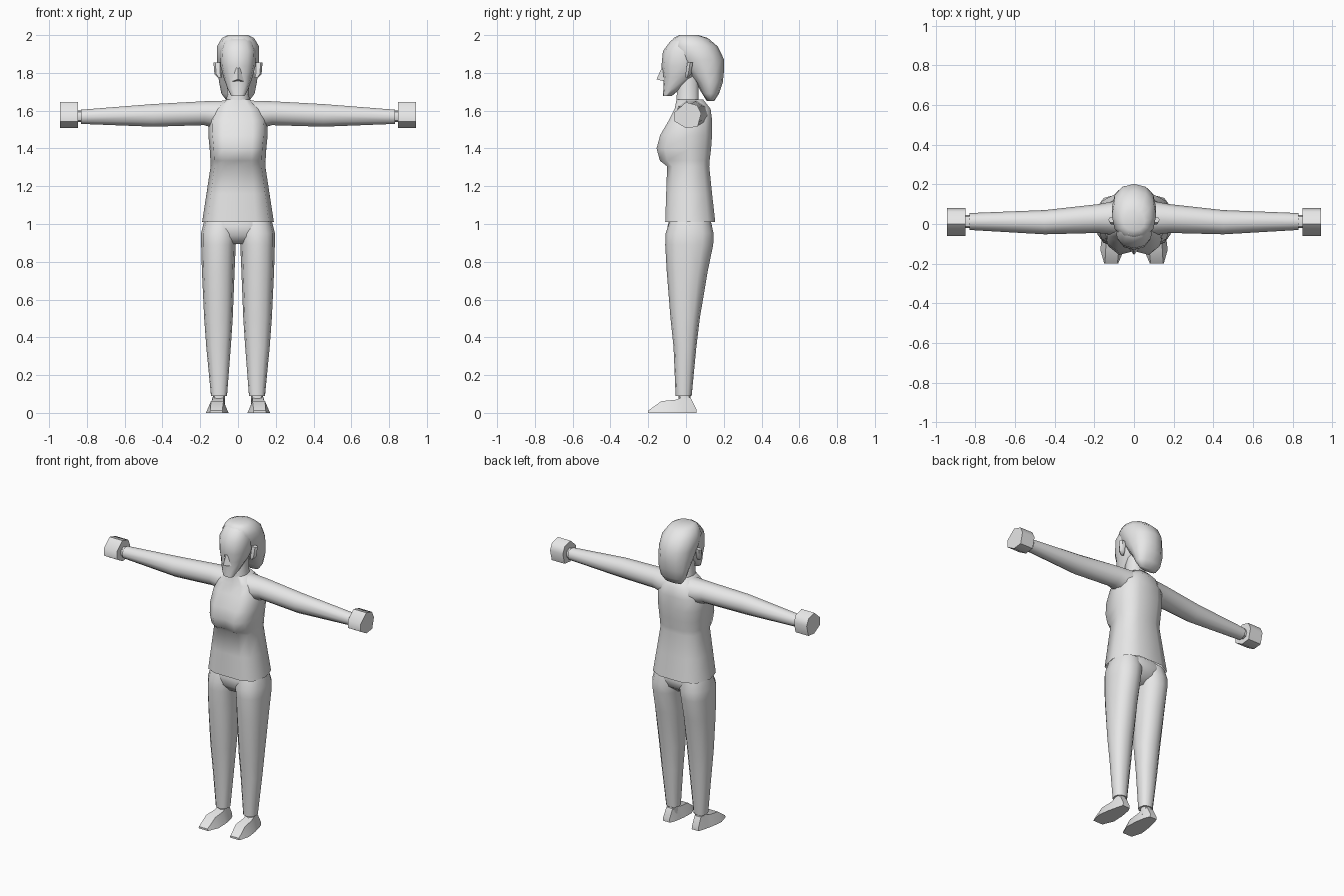
import bpy, bmesh, math

cube = bpy.data.objects.get("Cube")
if cube:
    bpy.data.objects.remove(cube, do_unlink=True)

grey = bpy.data.materials.new("light grey")
grey.use_nodes = True
grey.diffuse_color = (0.8, 0.8, 0.8, 1)
grey.node_tree.nodes["Principled BSDF"].inputs["Base Color"].default_value = (0.8, 0.8, 0.8, 1)


def loft(name, rings, mirror=False, cap_start=True, cap_end=True, angle=50):
    """Skin a list of equal-sized rings of points into one object."""
    bm = bmesh.new()
    loops = [[bm.verts.new(p) for p in ring] for ring in rings]
    n = len(loops[0])
    for a, b in zip(loops, loops[1:]):
        for i in range(n):
            j = (i + 1) % n
            bm.faces.new((a[i], a[j], b[j], b[i]))
    if cap_start:
        bm.faces.new(loops[0])
    if cap_end:
        bm.faces.new(loops[-1])
    bmesh.ops.recalc_face_normals(bm, faces=bm.faces)
    mesh = bpy.data.meshes.new(name)
    bm.to_mesh(mesh)
    bm.free()
    mesh.materials.append(grey)
    ob = bpy.data.objects.new(name, mesh)
    bpy.context.collection.objects.link(ob)
    bpy.ops.object.select_all(action='DESELECT')
    ob.select_set(True)
    bpy.context.view_layer.objects.active = ob
    bpy.ops.object.shade_smooth_by_angle(angle=math.radians(angle))
    if mirror:
        ob.modifiers.new("mirror", 'MIRROR').use_mirror_merge = False
    return ob


def oval(u0, u1, v0, v1, n=12, power=2.3):
    """Rounded-box outline between two bounds on each axis."""
    pts = []
    for i in range(n):
        t = 2 * math.pi * i / n
        c, s = math.cos(t), math.sin(t)
        u = math.copysign(abs(c) ** (2 / power), c)
        v = math.copysign(abs(s) ** (2 / power), s)
        pts.append(((u0 + u1) / 2 + u * (u1 - u0) / 2, (v0 + v1) / 2 + v * (v1 - v0) / 2))
    return pts


def stack(rows, **kw):
    """Horizontal ovals from rows of z, x0, x1, y0, y1."""
    return [[(x, y, z) for x, y in oval(*b, **kw)] for z, *b in rows]


def centred(rows, **kw):
    """Horizontal ovals from rows of z, half width, y0, y1."""
    return stack([(z, -w, w, f, b) for z, w, f, b in rows], **kw)


# Shirt: half section mirrored, with a bust and an open hem
def torso_ring(z, w, front, cleft, back):
    half = [(0.0, front + cleft), (0.5, front), (0.86, front * 0.72), (1.0, 0.02),
            (0.85, back * 0.75), (0.45, back)]
    right = [(x * w, y, z) for x, y in half] + [(0, back, z)]
    return right + [(-x, y, z) for x, y, z in right[-2:0:-1]]


loft("shirt", [torso_ring(*r) for r in (
    (1.01, 0.19, -0.11, 0, 0.155), (1.16, 0.167, -0.105, 0, 0.138),
    (1.305, 0.145, -0.10, 0, 0.123), (1.335, 0.146, -0.138, 0.012, 0.125),
    (1.40, 0.15, -0.156, 0.02, 0.133), (1.47, 0.157, -0.137, 0.016, 0.138),
    (1.55, 0.155, -0.09, 0.0, 0.138), (1.61, 0.125, -0.06, 0, 0.13),
    (1.66, 0.062, -0.05, 0, 0.09))], cap_start=False, angle=60)

# Sleeves, wrists and block hands
sleeve = [(0.07, -0.06, 0.12, 1.49, 1.657), (0.18, -0.045, 0.10, 1.52, 1.653),
          (0.45, -0.052, 0.07, 1.512, 1.638), (0.83, -0.03, 0.055, 1.528, 1.607)]
loft("sleeves", [[(x, y, z) for y, z in oval(*b, n=10, power=2)] for x, *b in sleeve], mirror=True)
loft("wrists", [[(x, y, z) for y, z in oval(-0.02, 0.045, 1.54, 1.6, n=8)] for x in (0.8, 0.87)], mirror=True)
fist = [(0, 1.645), (0.06, 1.628), (0.08, 1.585), (0.062, 1.515), (0.0, 1.508), (-0.06, 1.543), (-0.06, 1.592)]
loft("hands", [[(x, y, z) for y, z in fist] for x in (0.848, 0.942)], mirror=True)

# Trousers: hips and two tapered legs
loft("hips", centred([
    (1.03, 0.172, -0.09, 0.13), (0.99, 0.186, -0.10, 0.14),
    (0.94, 0.165, -0.095, 0.125), (0.893, 0.10, -0.055, 0.065)], n=14), angle=60)
loft("trouser_legs", stack([
    (1.02, 0.0, 0.178, -0.085, 0.13), (0.95, 0.002, 0.196, -0.108, 0.146),
    (0.89, 0.012, 0.195, -0.11, 0.144), (0.75, 0.018, 0.191, -0.102, 0.115),
    (0.5, 0.028, 0.179, -0.082, 0.073), (0.35, 0.038, 0.168, -0.066, 0.055),
    (0.09, 0.058, 0.143, -0.055, 0.03)], n=12), mirror=True, angle=60)

# Ankles and shoes
loft("ankles", stack([(0.13, 0.07, 0.132, -0.04, 0.022), (0.04, 0.068, 0.135, -0.04, 0.025)], n=8), mirror=True)
shoe = [(-0.2, 0.08, 0.15, 0.012, 0.9), (-0.13, 0.05, 0.17, 0.062, 0.55), (-0.05, 0.053, 0.16, 0.07, 0.55),
        (-0.02, 0.058, 0.152, 0.085, 0.6), (0.025, 0.066, 0.142, 0.08, 0.6), (0.055, 0.08, 0.132, 0.02, 0.9)]
shoe_rings = []
for y, a, b, h, t in shoe:
    m, r = (a + b) / 2, (b - a) / 2
    shoe_rings.append([(a, y, 0), (b, y, 0), (m + r * t, y, h), (m - r * t, y, h)])
loft("shoes", shoe_rings, mirror=True, angle=40)

# Neck and head
loft("neck", centred([(1.6, 0.075, -0.06, 0.09), (1.66, 0.06, -0.053, 0.07),
                      (1.79, 0.055, -0.045, 0.07)], n=10))
loft("head", centred([
    (1.678, 0.035, -0.122, -0.075), (1.715, 0.055, -0.12, -0.03), (1.78, 0.078, -0.12, 0.05),
    (1.835, 0.092, -0.13, 0.09), (1.915, 0.096, -0.122, 0.1), (1.965, 0.08, -0.085, 0.09),
    (1.99, 0.06, -0.055, 0.07)], n=12), angle=60)

# Wedge nose
loft("nose", [[(-0.008, -0.125, 1.835), (0.008, -0.125, 1.835), (0, -0.12, 1.835)],
              [(-0.032, -0.115, 1.755), (0.032, -0.115, 1.755), (0, -0.156, 1.766)]][::-1], angle=30)

# Bobbed hair, fuller at the back
loft("hair", centred([
    (1.652, 0.06, 0.11, 0.15), (1.69, 0.088, 0.085, 0.175), (1.75, 0.1, 0.052, 0.195),
    (1.80, 0.106, 0.01, 0.2), (1.87, 0.112, -0.045, 0.202), (1.94, 0.112, -0.082, 0.168),
    (1.985, 0.085, -0.065, 0.115), (2.0, 0.055, -0.035, 0.065)], n=12, power=2.2), angle=60)

# Pointed ears
loft("ears", stack([(1.775, 0.085, 0.108, -0.002, 0.012), (1.795, 0.085, 0.125, -0.005, 0.03),
                    (1.855, 0.085, 0.13, 0.005, 0.038)], n=6), mirror=True)
